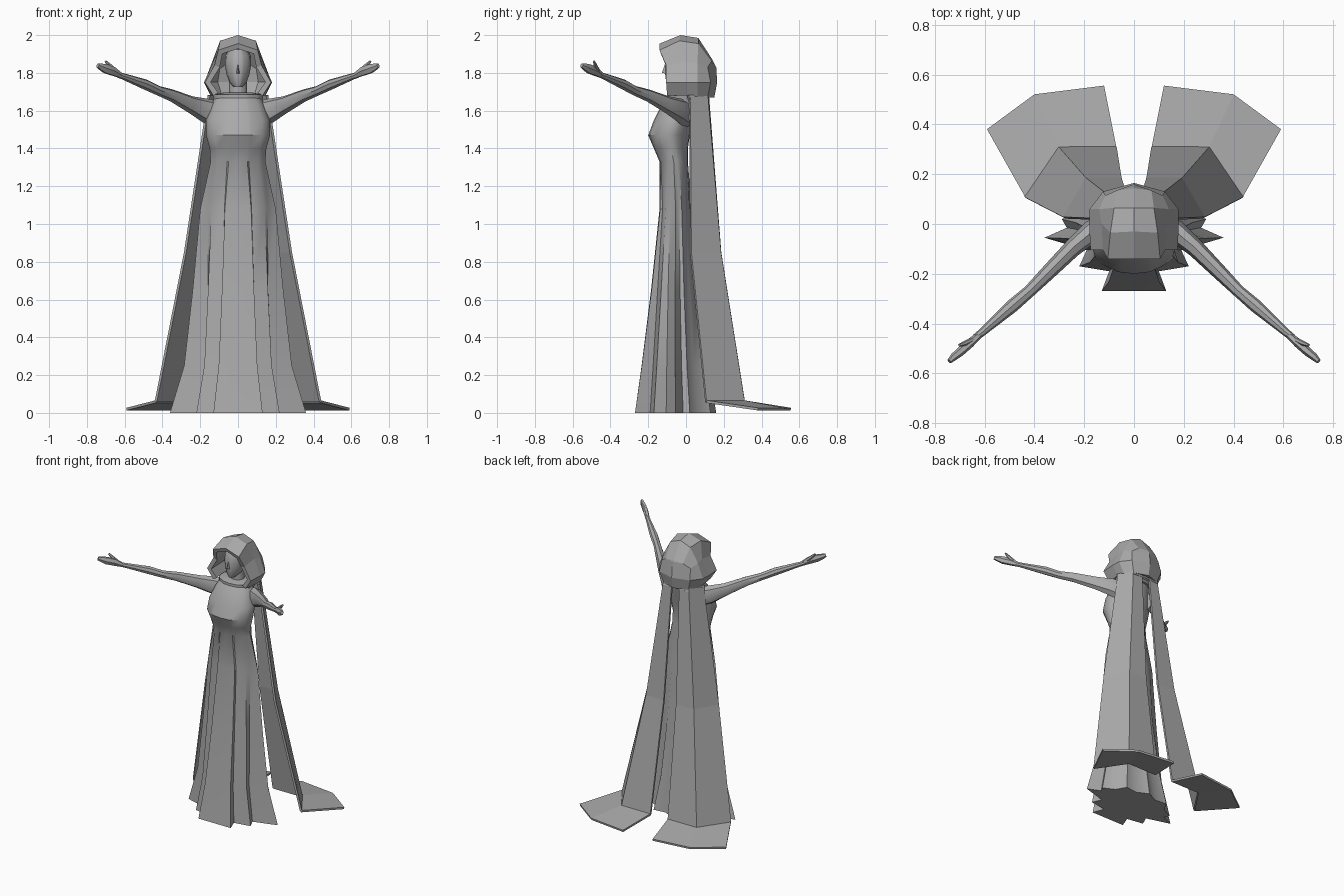
import bpy, bmesh, math
from mathutils import Vector

cube = bpy.data.objects.get("Cube")
if cube:
    bpy.data.objects.remove(cube, do_unlink=True)

GREY = (0.4, 0.4, 0.4, 1)
stone = bpy.data.materials.new("stone grey")
stone.use_nodes = True
stone.diffuse_color = GREY
stone.node_tree.nodes["Principled BSDF"].inputs["Base Color"].default_value = GREY


def loft(name, rows, closed=False, outward=None, mirror=False, thick=0, offset=-1, smooth=None):
    """Skin rows of points; closed rows become a capped tube."""
    bm = bmesh.new()
    grid = [[bm.verts.new(p) for p in row] for row in rows]
    n = len(rows[0])
    for a, b in zip(grid, grid[1:]):
        for i in range(n if closed else n - 1):
            j = (i + 1) % n
            bm.faces.new((a[i], a[j], b[j], b[i]))
    if closed:
        bm.faces.new(grid[0])
        bm.faces.new(grid[-1])
    bmesh.ops.remove_doubles(bm, verts=bm.verts, dist=0.0005)
    bmesh.ops.recalc_face_normals(bm, faces=bm.faces)
    if outward is not None:
        if sum(f.normal.dot(f.calc_center_median() - Vector(outward)) for f in bm.faces) < 0:
            bmesh.ops.reverse_faces(bm, faces=bm.faces)
    me = bpy.data.meshes.new(name)
    bm.to_mesh(me)
    bm.free()
    ob = bpy.data.objects.new(name, me)
    bpy.context.collection.objects.link(ob)
    me.materials.append(stone)
    if mirror:
        ob.modifiers.new("Mirror", 'MIRROR').use_clip = True
    if thick:
        s = ob.modifiers.new("Solidify", 'SOLIDIFY')
        s.thickness, s.offset = thick, offset
    if smooth:
        bpy.ops.object.select_all(action='DESELECT')
        ob.select_set(True)
        bpy.context.view_layer.objects.active = ob
        bpy.ops.object.shade_smooth_by_angle(angle=math.radians(smooth))
    return ob


def limb(name, path, sides=8):
    """Tube along (point, width, height) stations."""
    rows = []
    for k, (p, w, h) in enumerate(path):
        a, b = path[max(k - 1, 0)][0], path[min(k + 1, len(path) - 1)][0]
        d = (Vector(b) - Vector(a)).normalized()
        side = d.cross(Vector((0, 0, 1))).normalized()
        up = side.cross(d)
        rows.append([Vector(p) + side * w * math.cos(t) + up * h * math.sin(t)
                     for t in (2 * math.pi * i / sides for i in range(sides))])
    return loft(name, rows, closed=True, mirror=True, smooth=40)


# Gown: a pleated hem shape blended into ellipses towards the bust
hem = [(0, -.27), (.13, -.27), (.10, -.19), (.22, -.17), (.19, -.105), (.36, -.055),
       (.27, -.015), (.29, .02), (.21, .06), (.17, .13), (.08, .12), (0, .16)]
hem += [(-x, y) for x, y in hem[-2:0:-1]]


def gown_ring(z, half, front, back, pleat):
    mid, depth = (front + back) / 2, (back - front) / 2
    ring = []
    for x, y in hem:
        hx, hy = x / .36, (y + .055) / .215
        r = math.hypot(hx, hy)
        ring.append((half * (hx * pleat + hx / r * (1 - pleat)),
                     mid + depth * (hy * pleat + hy / r * (1 - pleat)), z))
    return ring


gown = [(0, .36, -.27, .16, 1), (.25, .285, -.235, .12, .9), (.65, .24, -.185, .07, .65),
        (1.08, .2, -.14, .03, .35), (1.33, .145, -.14, .01, .05), (1.4, .15, -.17, .01, 0),
        (1.47, .17, -.2, .02, 0), (1.55, .17, -.17, .04, 0), (1.63, .14, -.13, .06, 0),
        (1.68, .12, -.09, .07, 0)]
loft("gown", [gown_ring(*g) for g in gown], closed=True, smooth=35)

# Collar and neck
for name, sections in {
    "collar": [(1.66, .13, -.1, .08, 0), (1.685, .135, -.1, .09, 0), (1.695, .08, -.06, .06, 0)],
    "neck": [(1.67, .05, -.05, .04, 0), (1.78, .045, -.05, .04, 0)],
}.items():
    loft(name, [gown_ring(*s) for s in sections], closed=True, smooth=35)

# Head with a narrow chin
head = [(1.725, .022, -.095, -.03), (1.75, .045, -.105, .02), (1.79, .06, -.11, .04),
        (1.84, .07, -.11, .06), (1.89, .068, -.1, .06), (1.925, .045, -.08, .04)]
loft("head", [gown_ring(*s, 0) for s in head], closed=True, smooth=50)
loft("nose", [[(-.004, -.1, 1.845), (.004, -.1, 1.845), (0, -.112, 1.845)],
              [(-.013, -.1, 1.795), (.013, -.1, 1.795), (0, -.128, 1.8)]], closed=True)

# Faceted hood, arches from the face opening to the back
hood = [
    [(0, -.14, 1.955), (.105, -.14, 1.92), (.125, -.105, 1.84), (.175, -.105, 1.75), (.13, -.1, 1.68)],
    [(0, -.03, 2), (.095, -.035, 1.97), (.13, 0, 1.86), (.18, 0, 1.75), (.145, 0, 1.68)],
    [(0, .065, 1.985), (.08, .065, 1.955), (.14, .06, 1.85), (.178, .06, 1.75), (.14, .06, 1.675)],
    [(0, .14, 1.87), (.07, .135, 1.86), (.115, .115, 1.83), (.125, .13, 1.75), (.1, .115, 1.67)],
    [(0, .14, 1.87), (0, .145, 1.86), (0, .16, 1.83), (0, .165, 1.75), (0, .15, 1.67)],
]
loft("hood", hood, outward=(0, .02, 1.8), mirror=True, thick=.03)

# Split cape: each panel falls from the shoulder and spreads over the ground
cape = [
    [(.03, .115, 1.68), (.1, .11, 1.68), (.155, .02, 1.67)],
    [(.05, .18, .85), (.19, .18, .85), (.28, .025, .85)],
    [(.07, .305, .06), (.3, .305, .06), (.435, .105, .06)],
]
train = [cape[-1], [(.12, .555, .02), (.4, .52, .02), (.59, .38, .02)]]
loft("cape", cape, mirror=True, thick=.014, offset=0)
loft("cape_train", train, mirror=True, thick=.014, offset=0)
loft("cape_yoke", [[(0, .1, 1.69), (.1, .095, 1.69), (.155, .01, 1.68)],
                   [(0, .12, 1.655), (.1, .115, 1.655), (.158, .02, 1.64)]],
     mirror=True, thick=.014, offset=0)

# Arms, hands and thumbs
limb("arm", [((.09, .0, 1.575), .05, .07), ((.17, -.03, 1.6), .045, .065),
             ((.25, -.1, 1.632), .036, .046), ((.35, -.2, 1.68), .03, .033),
             ((.42, -.27, 1.705), .025, .026), ((.49, -.33, 1.738), .027, .028),
             ((.61, -.435, 1.782), .016, .017), ((.635, -.455, 1.79), .015, .016)])
limb("hand", [((.62, -.445, 1.785), .014, .015), ((.66, -.48, 1.808), .018, .026),
              ((.7, -.515, 1.822), .018, .027), ((.725, -.535, 1.832), .015, .02),
              ((.742, -.552, 1.84), .01, .013)], sides=6)
limb("thumb", [((.65, -.465, 1.81), .01, .014), ((.68, -.48, 1.84), .01, .011),
               ((.702, -.487, 1.862), .006, .006)], sides=6)
